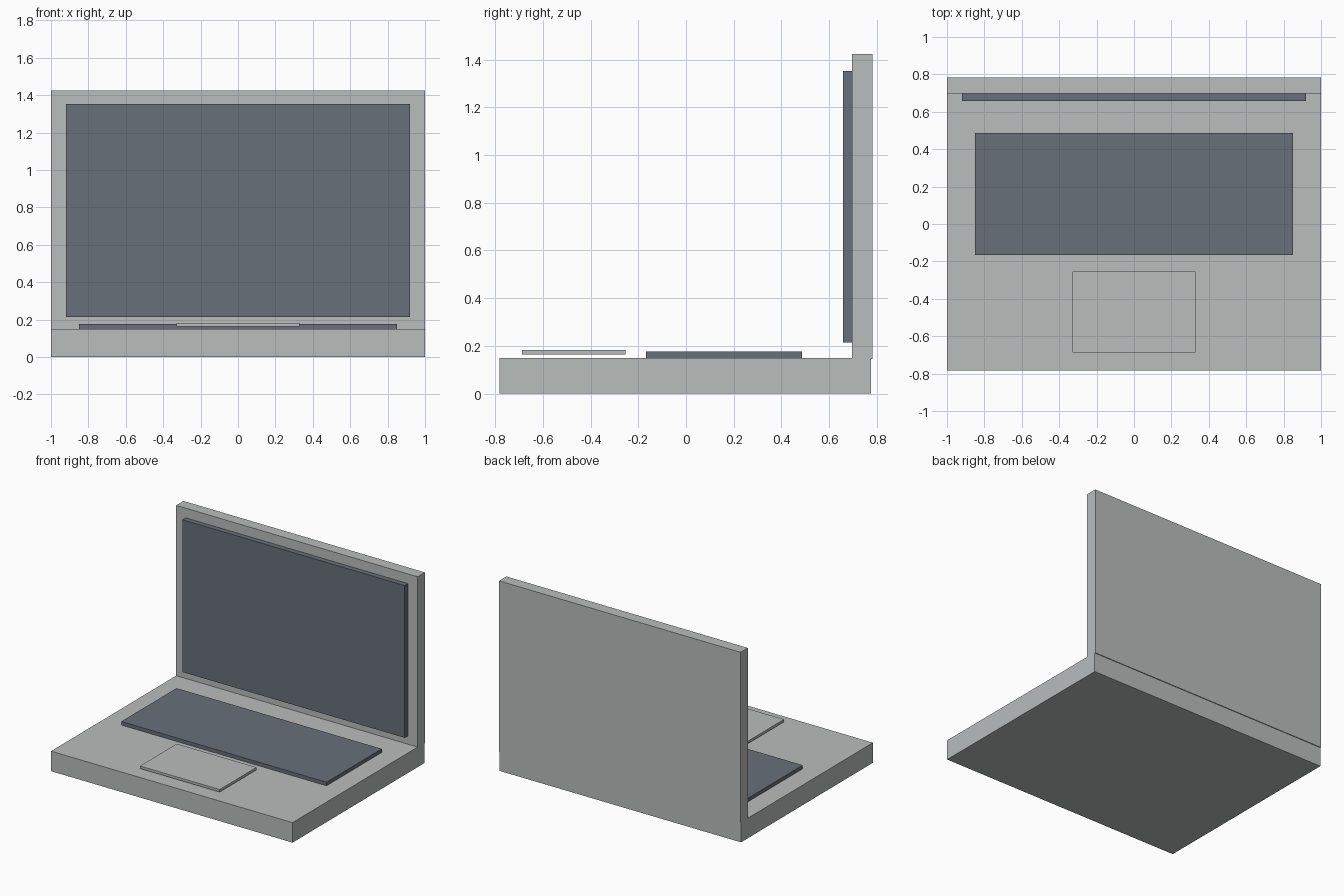
import bpy

default = bpy.data.objects.get("Cube")
if default:
    bpy.data.objects.remove(default, do_unlink=True)


def make_material(name, rgb):
    mat = bpy.data.materials.new(name)
    mat.use_nodes = True
    color = (*rgb, 1.0)
    mat.diffuse_color = color
    bsdf = next(n for n in mat.node_tree.nodes if n.type == 'BSDF_PRINCIPLED')
    bsdf.inputs["Base Color"].default_value = color
    return mat


def make_box(name, half_width, y_range, z_range, mat):
    """Box centred on x = 0, spanning the given y and z ranges."""
    (y0, y1), (z0, z1) = y_range, z_range
    bpy.ops.mesh.primitive_cube_add(size=1)
    obj = bpy.context.object
    obj.name = obj.data.name = name
    for v in obj.data.vertices:
        v.co = (v.co.x * 2 * half_width,
                y0 + (v.co.y + 0.5) * (y1 - y0),
                z0 + (v.co.z + 0.5) * (z1 - z0))
    obj.data.materials.append(mat)
    return obj


light_grey = make_material("light grey", (0.485, 0.509, 0.503))
slate = make_material("slate grey", (0.138, 0.162, 0.195))

# Body: base slab and upright lid
make_box("base", 1.0, (-0.783, 0.777), (0, 0.15), light_grey)
make_box("lid", 1.0, (0.697, 0.783), (0.145, 1.425), light_grey)

# Raised panels; the touchpad sits just clear of the base
make_box("screen", 0.92, (0.658, 0.70), (0.213, 1.353), slate)
make_box("keyboard", 0.85, (-0.167, 0.487), (0.145, 0.177), slate)
make_box("touchpad", 0.33, (-0.688, -0.253), (0.163, 0.182), light_grey)
